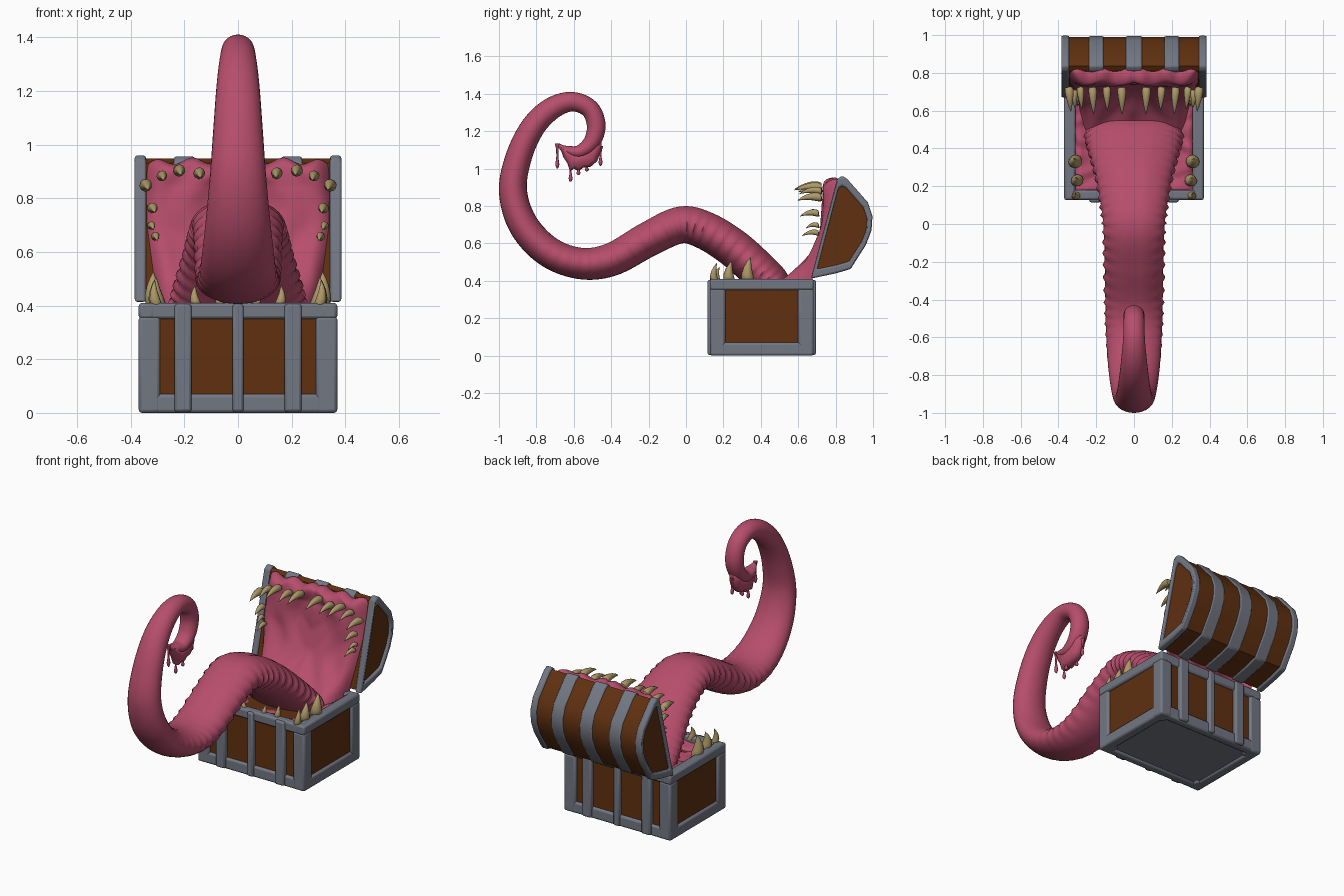
import bpy, bmesh, math
from mathutils import Vector

if "Cube" in bpy.data.objects:
    bpy.data.objects.remove(bpy.data.objects["Cube"])


def material(name, rgb):
    m = bpy.data.materials.new(name)
    m.diffuse_color = (*rgb, 1)
    m.use_nodes = True
    m.node_tree.nodes["Principled BSDF"].inputs["Base Color"].default_value = m.diffuse_color
    return m


FLESH = material("pink_flesh", (0.47, 0.075, 0.15))
METAL = material("grey_metal", (0.17, 0.185, 0.225))
WOOD = material("brown_wood", (0.115, 0.03, 0.005))
BONE = material("tooth_bone", (0.42, 0.32, 0.14))


def finish(bm, name, mat, bevel=0, angle=40, fix=True):
    if fix:
        bmesh.ops.recalc_face_normals(bm, faces=bm.faces)
    me = bpy.data.meshes.new(name)
    bm.to_mesh(me)
    bm.free()
    me.materials.append(mat)
    ob = bpy.data.objects.new(name, me)
    bpy.context.collection.objects.link(ob)
    if bevel:
        mod = ob.modifiers.new("bevel", 'BEVEL')
        mod.width, mod.segments, mod.limit_method = bevel, 2, 'ANGLE'
    bpy.ops.object.select_all(action='DESELECT')
    ob.select_set(True)
    bpy.context.view_layer.objects.active = ob
    bpy.ops.object.shade_smooth_by_angle(angle=math.radians(angle))
    return ob


def box(bm, x0, x1, y0, y1, z0, z1):
    vs = bmesh.ops.create_cube(bm, size=1)["verts"]
    for v in vs:
        v.co = ((x0 + x1) / 2 + v.co.x * (x1 - x0), (y0 + y1) / 2 + v.co.y * (y1 - y0),
                (z0 + z1) / 2 + v.co.z * (z1 - z0))


def skin(bm, rings, closed=True, caps=True):
    """Bridge a list of equally long point rows."""
    rows = [[bm.verts.new(p) for p in r] for r in rings]
    n = len(rows[0])
    for a, b in zip(rows, rows[1:]):
        for i in range(n if closed else n - 1):
            j = (i + 1) % n
            bm.faces.new((a[i], a[j], b[j], b[i]))
    if closed and caps:
        bm.faces.new(rows[0])
        bm.faces.new(rows[-1])


def spline(pts, steps):
    """Catmull-Rom through tuples of any length."""
    out = []
    for i in range(len(pts) - 1):
        p0, p1, p2, p3 = (pts[max(0, min(len(pts) - 1, i + k))] for k in (-1, 0, 1, 2))
        for s in range(steps):
            t = s / steps
            out.append(tuple(0.5 * (2 * b + (c - a) * t + (2 * a - 5 * b + 4 * c - d) * t * t
                       + (3 * b - a - 3 * c + d) * t ** 3) for a, b, c, d in zip(p0, p1, p2, p3)))
    return out + [tuple(pts[-1])]


# chest base: wood core
bm = bmesh.new()
box(bm, -0.355, 0.355, 0.143, 0.667, 0.02, 0.355)
finish(bm, "base_wood", WOOD)

# chest base: metal frame of corner posts, rims and straps
bm = bmesh.new()
for s in (-1, 1):
    xa, xb = sorted((s * 0.29, s * 0.37))
    for y0, y1 in ((0.127, 0.21), (0.60, 0.683)):
        box(bm, xa, xb, y0, y1, 0, 0.36)
    xa, xb = sorted((s * 0.31, s * 0.37))
    for z0, z1 in ((0, 0.07), (0.35, 0.41)):
        box(bm, xa, xb, 0.127, 0.683, z0, z1)
for z0, z1 in ((0, 0.07), (0.35, 0.41)):
    box(bm, -0.365, 0.365, 0.128, 0.18, z0, z1)
    box(bm, -0.365, 0.365, 0.63, 0.682, z0, z1)
finish(bm, "base_frame", METAL, 0.012)
bm = bmesh.new()
for x, w in ((-0.205, 0.032), (0, 0.021), (0.205, 0.032)):
    box(bm, x - w, x + w, 0.115, 0.16, 0.004, 0.405)
    box(bm, x - w, x + w, 0.65, 0.695, 0.004, 0.405)
finish(bm, "base_straps", METAL, 0.01)
bm = bmesh.new()
box(bm, -0.34, 0.34, 0.15, 0.66, 0.012, 0.03)
finish(bm, "base_bottom", METAL)

# lid: side profile extruded along x
LID = [(0.668, 0.412), (0.808, 0.945), (0.835, 0.962), (0.862, 0.945), (0.972, 0.82), (0.997, 0.745),
       (0.992, 0.67), (0.962, 0.592), (0.88, 0.463), (0.80, 0.44)]


def lid_loop(x, k):
    return [(x, 0.84 + (y - 0.84) * k, 0.68 + (z - 0.68) * k) for y, z in LID]


bm = bmesh.new()
skin(bm, [lid_loop(-0.368, 0.95), lid_loop(0.368, 0.95)])
finish(bm, "lid_wood", WOOD)
for name, bands, k in (("lid_end_frames", ((-0.385, -0.343), (0.343, 0.385)), 1.0),
                       ("lid_straps", ((-0.24, -0.16), (-0.043, 0.043), (0.16, 0.24)), 0.985)):
    bm = bmesh.new()
    for a, b in bands:
        skin(bm, [lid_loop(a, k), lid_loop(b, k), lid_loop(b, 0.81), lid_loop(a, 0.81), lid_loop(a, k)], caps=False)
    bmesh.ops.remove_doubles(bm, verts=bm.verts, dist=1e-5)
    finish(bm, name, METAL, 0.009)

# flesh filling the base
N = 48
rows = []
for j in range(N + 1):
    row = []
    for i in range(N + 1):
        u, v = 2 * i / N - 1, 2 * j / N - 1
        e = max(abs(u), abs(v))
        z = 0.345 + 0.06 * e ** 3 - 0.05 * max(0, e - 0.88) / 0.12
        z += 0.008 * math.sin(9 * u + 3 * math.sin(5 * v)) * math.cos(7 * v)
        row.append((u * 0.33, 0.405 + v * 0.25, z))
    rows.append(row)
bm = bmesh.new()
skin(bm, rows, closed=False)
finish(bm, "lower_gums", FLESH, angle=80, fix=False)

# flesh lining the lid and sweeping down into the base
PROFILE = [(0.43, 0.37), (0.54, 0.445), (0.635, 0.55), (0.685, 0.66), (0.70, 0.76), (0.705, 0.86),
           (0.735, 0.92), (0.79, 0.94), (0.835, 0.925)]
rows = []
for y, z in spline(PROFILE, 7):
    row = []
    rim = 0.665 + 0.27 * (z - 0.41)
    for i in range(N + 1):
        u = 2 * i / N - 1
        edge = abs(u) ** 8
        top = max(0, (z - 0.85) / 0.09)
        mid = (1 - u * u) * 0.045 * max(0, 1 - top)
        wrinkle = 0.009 * math.sin(11 * abs(u) + 9 * z + 2 * math.sin(14 * z)) * (1 - edge)
        yy = min(y + mid + wrinkle, max(y, rim - 0.006))
        yy = yy * (1 - edge) + (max(rim, y) + 0.012) * edge
        half = 0.30 + 0.045 * min(1, max(0, (z - 0.40) / 0.3))
        row.append((u * half, yy, z + top * 0.012 * math.sin(16 * abs(u)) - 0.02 * edge * top))
    rows.append(row)
bm = bmesh.new()
skin(bm, rows, closed=False)
finish(bm, "lid_lining", FLESH, angle=80, fix=False)

# tongue: (y, z, half width, half thickness) along its curl
PATH = [(0.56, 0.30, 0.26, 0.05), (0.47, 0.375, 0.255, 0.10), (0.38, 0.465, 0.235, 0.105),
        (0.25, 0.58, 0.20, 0.105), (0.10, 0.672, 0.175, 0.103), (-0.03, 0.70, 0.16, 0.10),
        (-0.2, 0.625, 0.155, 0.095), (-0.4, 0.515, 0.152, 0.09), (-0.57, 0.495, 0.148, 0.085),
        (-0.74, 0.56, 0.138, 0.083), (-0.87, 0.70, 0.122, 0.08), (-0.925, 0.88, 0.105, 0.075),
        (-0.895, 1.06, 0.092, 0.07), (-0.82, 1.22, 0.08, 0.065), (-0.72, 1.32, 0.068, 0.06),
        (-0.61, 1.358, 0.058, 0.052), (-0.515, 1.32, 0.055, 0.05), (-0.48, 1.23, 0.055, 0.05),
        (-0.505, 1.14, 0.053, 0.045), (-0.57, 1.09, 0.048, 0.036), (-0.64, 1.10, 0.035, 0.023),
        (-0.68, 1.125, 0.012, 0.009)]
STEP = 12
pts = spline(PATH, STEP)
rings = []
for k, (y, z, w, t) in enumerate(pts):
    a, b = pts[max(0, k - 1)], pts[min(len(pts) - 1, k + 1)]
    ty, tz = b[0] - a[0], b[1] - a[1]
    l = math.hypot(ty, tz)
    ny, nz = tz / l, -ty / l
    s = k / STEP
    fade = max(0, min(1, s, (9.5 - s) / 3))
    ring = []
    for i in range(28):
        c, d = math.cos(math.tau * i / 28), math.sin(math.tau * i / 28)
        knob = 0.012 * fade * max(0, math.sin(s * math.tau * 3)) * abs(c) ** 5
        groove = -0.008 * fade * max(0, d) * math.exp(-(c / 0.15) ** 2)
        o = (t + groove) * d * (1 + 0.6 * knob / t)
        ring.append((w * c + math.copysign(knob, c), y + ny * o, z + nz * o))
    rings.append(ring)
bm = bmesh.new()
skin(bm, rings)
finish(bm, "tongue", FLESH, angle=80)

# slime hanging from the tongue tip: a web and drips
WEB = [(-0.675, 1.115), (-0.655, 1.06), (-0.635, 1.03), (-0.62, 0.985), (-0.60, 1.0), (-0.575, 0.985),
       (-0.55, 1.005), (-0.51, 1.01), (-0.475, 1.04), (-0.452, 1.10), (-0.45, 1.16), (-0.50, 1.14), (-0.57, 1.09)]
bm = bmesh.new()
skin(bm, [[(x, -0.57 + (y + 0.57) * k, 1.07 + (z - 1.07) * k) for y, z in WEB]
          for x, k in ((-0.035, 0.75), (-0.02, 0.95), (0, 1), (0.02, 0.95), (0.035, 0.75))])
finish(bm, "slime_web", FLESH, angle=80)
bm = bmesh.new()
for x, y, top, low in ((0, -0.688, 1.135, 1.0), (0, -0.617, 1.03, 0.93), (0.02, -0.575, 1.03, 0.965),
                       (-0.02, -0.53, 1.04, 0.985), (0, -0.457, 1.12, 1.015)):
    h = top - low
    skin(bm, [[(x + r * math.cos(math.tau * i / 8), y + r * math.sin(math.tau * i / 8), low + f * h)
               for i in range(8)]
              for f, r in ((0, 0.002), (0.06, 0.008), (0.18, 0.011), (0.32, 0.008), (0.5, 0.005), (0.8, 0.007), (1, 0.014))])
finish(bm, "slime_drips", FLESH, angle=80)


# teeth: curved cones, mirrored left and right
def tooth(bm, root, tip, bend, r):
    root, tip, bend = Vector(root), Vector(tip), Vector(bend)
    d = (tip - root).normalized()
    a = d.orthogonal().normalized()
    b = d.cross(a)
    rings = []
    for t, k in ((0, 0.8), (0.12, 1), (0.35, 0.88), (0.6, 0.62), (0.82, 0.34), (1, 0.04)):
        c = root.lerp(tip, t) + bend * (4 * t * (1 - t))
        rings.append([c + (a * math.cos(math.tau * i / 10) + b * math.sin(math.tau * i / 10)) * r * k for i in range(10)])
    skin(bm, rings)


UPPER = [(0.065, 0.905, 0.145, 0.024), (0.145, 0.89, 0.125, 0.022), (0.22, 0.90, 0.145, 0.023),
         (0.285, 0.88, 0.12, 0.02), (0.345, 0.845, 0.13, 0.024), (0.32, 0.76, 0.10, 0.02),
         (0.325, 0.695, 0.07, 0.015), (0.31, 0.655, 0.09, 0.016)]
LOWER = [(0.305, 0.335, 0.13, 0.036), (0.295, 0.235, 0.11, 0.032), (0.30, 0.155, 0.10, 0.022),
         (0.15, 0.17, 0.08, 0.02), (0.06, 0.165, 0.06, 0.016)]
bm = bmesh.new()
for s in (-1, 1):
    for x, z, l, r in UPPER:
        y = 0.725 if z > 0.8 else 0.71
        tooth(bm, (s * x, y, z), (s * x * 0.97, y - l, z - 0.015), (0, 0, 0.012), r)
finish(bm, "upper_teeth", BONE, angle=60)
bm = bmesh.new()
for s in (-1, 1):
    for x, y, l, r in LOWER:
        tooth(bm, (s * x, y, 0.39), (s * (x + 0.01), y + 0.01, 0.395 + l), (s * 0.008, -0.012, 0), r)
finish(bm, "lower_teeth", BONE, angle=60)
